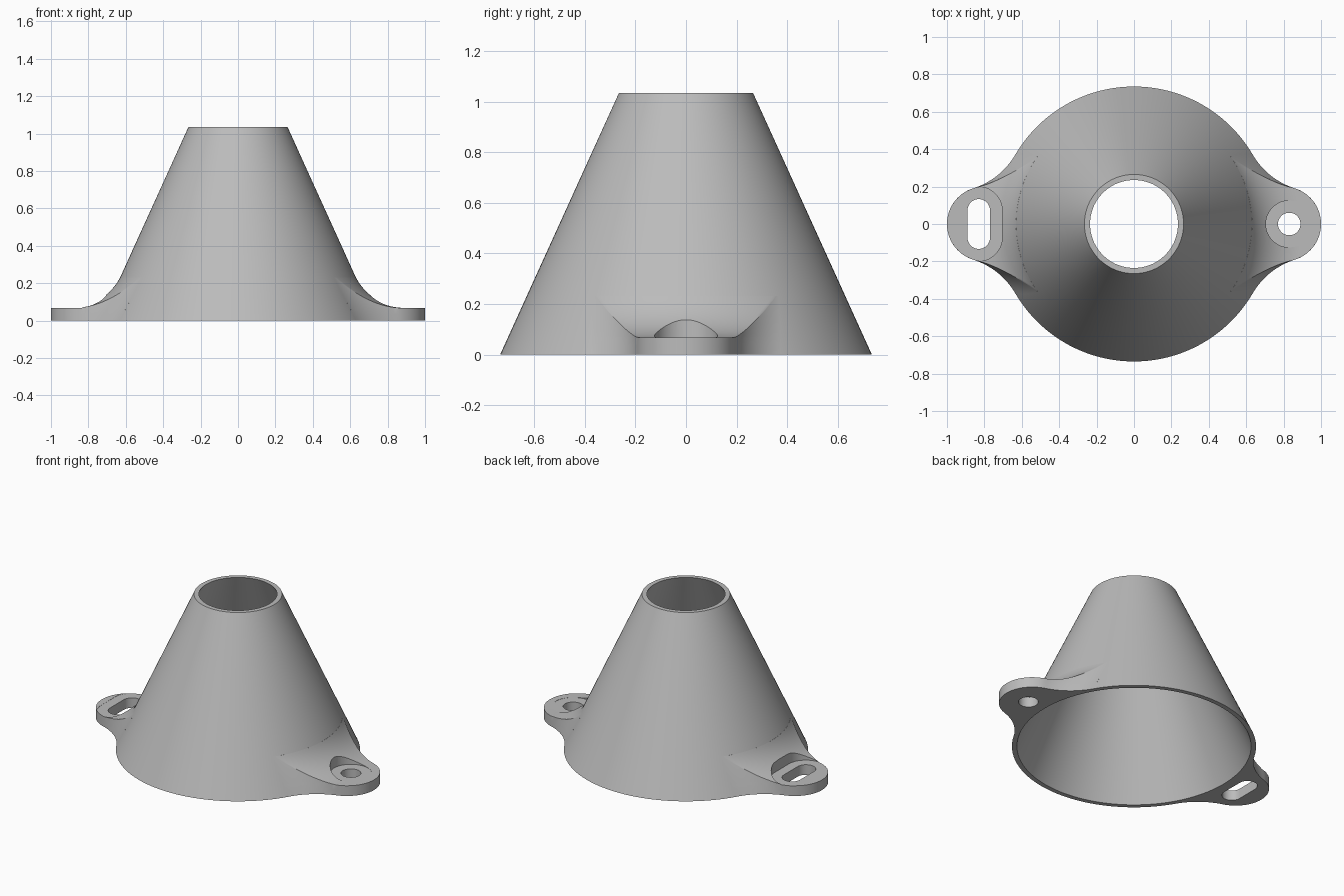
import bpy
import bmesh
from math import atan2, cos, hypot, pi, radians, sin, sqrt, tan

SEG = 128
HEIGHT, R_BASE, R_TOP, WALL = 1.035, 0.735, 0.265, 0.03
SLOPE = (R_BASE - R_TOP) / HEIGHT
EAR_X, EAR_R, EAR_TOP = 0.8, 0.2, 0.068
SIDE_FILLET, TOP_FILLET = 0.4, 0.3
HOLE_X = 0.83

cube = bpy.data.objects.get("Cube")
if cube:
    bpy.data.objects.remove(cube, do_unlink=True)

grey = bpy.data.materials.new("plain grey")
grey.use_nodes = True
grey.diffuse_color = (0.5, 0.5, 0.5, 1)
grey.node_tree.nodes["Principled BSDF"].inputs["Base Color"].default_value = (0.5, 0.5, 0.5, 1)


def cone_radius(z):
    return R_BASE - SLOPE * z


def loft(name, sections, hollow=False):
    """Solid through (height, outline) sections; hollow joins last to first."""
    bm = bmesh.new()
    rings = [[bm.verts.new((x, y, z)) for x, y in pts] for z, pts in sections]
    n = len(rings[0])
    pairs = list(zip(rings, rings[1:]))
    if hollow:
        pairs.append((rings[-1], rings[0]))
    else:
        bm.faces.new(rings[0][::-1])
        bm.faces.new(rings[-1])
    for low, high in pairs:
        for i in range(n):
            j = (i + 1) % n
            bm.faces.new((low[i], low[j], high[j], high[i]))
    bmesh.ops.remove_doubles(bm, verts=bm.verts[:], dist=0.00001)
    bm.normal_update()
    if bm.calc_volume(signed=True) < 0:
        bmesh.ops.reverse_faces(bm, faces=bm.faces[:])
    mesh = bpy.data.meshes.new(name)
    bm.to_mesh(mesh)
    bm.free()
    mesh.materials.append(grey)
    ob = bpy.data.objects.new(name, mesh)
    bpy.context.collection.objects.link(ob)
    return ob


def arc(cx, cy, r, a0, a1, n):
    steps = [a0 + (a1 - a0) * i / n for i in range(n + 1)]
    return [(cx + r * cos(a), cy + r * sin(a)) for a in steps]


def circle(r):
    return arc(0, 0, r, 0, 2 * pi, SEG)[:-1]


def stadium(cx, r, half):
    """Round-ended outline, stretched along y by half on each side."""
    return arc(cx, half, r, 0, pi, 32) + arc(cx, -half, r, pi, 2 * pi, 32)


def mix(a, b, t):
    return (a[0] + (b[0] - a[0]) * t, a[1] + (b[1] - a[1]) * t)


def resample(pts, n):
    out = []
    for i in range(n + 1):
        t = i * (len(pts) - 1) / n
        k = min(int(t), len(pts) - 2)
        out.append(mix(pts[k], pts[k + 1], t - k))
    return out


def ear_ring(z, limit, full, side):
    """Ear outline at one height, blended into the cone, ending at radius limit
    unless full, and closed by an arc inside the cone wall."""
    R, f = cone_radius(z), SIDE_FILLET
    cx = ((R + f) ** 2 - (EAR_R + f) ** 2 + EAR_X ** 2) / (2 * EAR_X)
    cy = sqrt((R + f) ** 2 - cx ** 2)
    edge = arc(cx, cy, f, atan2(-cy, -cx), atan2(-cy, EAR_X - cx), 60)
    edge += arc(EAR_X, 0, EAR_R, atan2(cy, cx - EAR_X), 0, 60)[1:]
    k = next(i for i, p in enumerate(edge) if hypot(*p) > limit)
    r0, r1 = hypot(*edge[k - 1]), hypot(*edge[k])
    corner = mix(edge[k - 1], edge[k], (limit - r0) / (r1 - r0))
    wall = resample(edge[:k] + [corner], 24)
    if full:
        tip = resample([corner] + edge[k:], 24)
    else:
        tip = arc(0, 0, limit, atan2(corner[1], corner[0]), 0, 24)
    half = wall + tip[1:]
    a = atan2(cy, cx)
    ring = [(x, -y) for x, y in half] + half[-2::-1] + arc(0, 0, R - WALL / 2, a, -a, 32)
    return [(side * x, y) for x, y in ring]


# Conical shell
levels = [HEIGHT * i / 4 for i in range(5)]
shell = [(z, circle(cone_radius(z))) for z in levels]
shell += [(z, circle(cone_radius(z) - WALL)) for z in reversed(levels)]
parts = [loft("cone_shell", shell, hollow=True)]

# Curve sweeping from the flat ear top up to the cone
turn = atan2(1, SLOPE)
start = cone_radius(EAR_TOP) + TOP_FILLET * tan(turn / 2)
sweep = [(EAR_TOP + TOP_FILLET * (1 - cos(turn * i / 24)),
          start - TOP_FILLET * sin(turn * i / 24)) for i in range(24)]

# Ears: round screw hole on the left, slot on the right, each in a flat seat
for name, side, stretch in (("left_ear", 1, 0.0), ("right_ear", -1, 0.073)):
    rings = [(z, ear_ring(z, start, True, side)) for z in (0, EAR_TOP / 2, EAR_TOP)]
    rings += [(z, ear_ring(z, r, False, side)) for z, r in sweep]
    ear = loft(name, rings)
    hole = stadium(side * HOLE_X, 0.06, stretch)
    seat = stadium(side * HOLE_X, 0.125, stretch)
    floor = EAR_TOP - 0.001
    cutter = loft("hole_cutter", [(-0.1, hole), (floor, hole), (floor, seat), (0.4, seat)])
    mod = ear.modifiers.new("hole", "BOOLEAN")
    mod.operation, mod.object, mod.solver = "DIFFERENCE", cutter, "EXACT"
    bpy.context.view_layer.objects.active = ear
    bpy.ops.object.modifier_apply(modifier=mod.name)
    bpy.data.objects.remove(cutter, do_unlink=True)
    parts.append(ear)

# Smooth shading with crisp edges
bpy.ops.object.select_all(action="DESELECT")
for part in parts:
    part.select_set(True)
bpy.context.view_layer.objects.active = parts[0]
bpy.ops.object.shade_smooth_by_angle(angle=radians(30))
